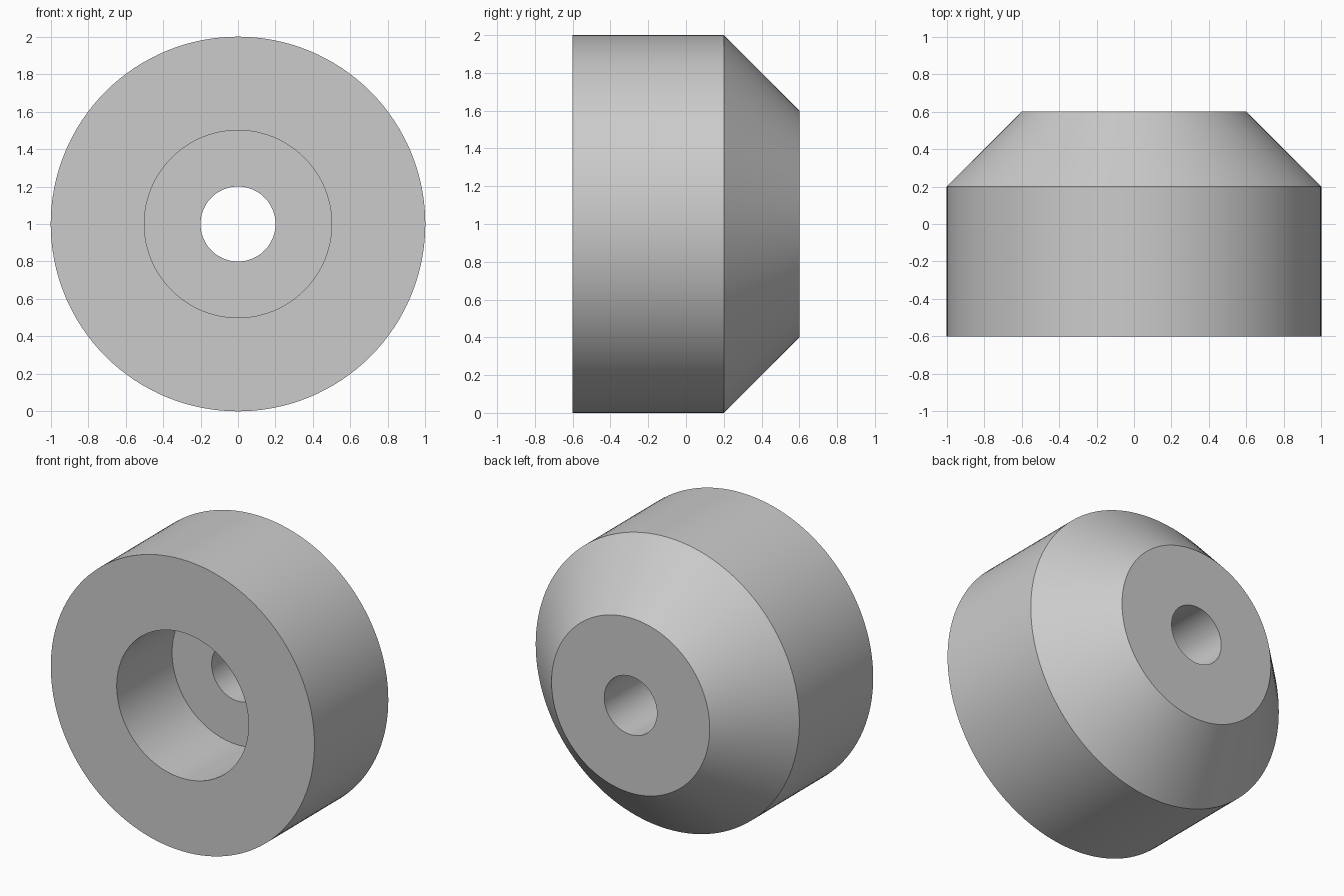
import bpy, bmesh, math
from mathutils import Matrix

cube = bpy.data.objects.get("Cube")
if cube:
    bpy.data.objects.remove(cube, do_unlink=True)

SEGMENTS = 128

# Plain grey finish
grey = bpy.data.materials.new("light grey")
grey.use_nodes = True
color = (0.6, 0.6, 0.6, 1.0)
grey.diffuse_color = color
grey.node_tree.nodes["Principled BSDF"].inputs["Base Color"].default_value = color

# Closed section as (radius, y): outer wall, chamfer, through hole, counterbore
profile = [
    (0.5, -0.6), (1.0, -0.6), (1.0, 0.2), (0.6, 0.6),
    (0.2, 0.6), (0.2, 0.0), (0.5, 0.0),
]


def revolve(name, section, material):
    """Spin a closed section around the y axis into a solid ring."""
    bm = bmesh.new()
    verts = [bm.verts.new((r, y, 0)) for r, y in section]
    edges = [bm.edges.new((v, verts[i - 1])) for i, v in enumerate(verts)]
    bmesh.ops.spin(bm, geom=verts + edges, cent=(0, 0, 0), axis=(0, 1, 0),
                   angle=math.tau, steps=SEGMENTS, use_merge=True)
    bmesh.ops.remove_doubles(bm, verts=bm.verts, dist=1e-5)
    bmesh.ops.recalc_face_normals(bm, faces=bm.faces)
    bmesh.ops.transform(bm, matrix=Matrix.Translation((0, 0, 1)), verts=bm.verts)
    mesh = bpy.data.meshes.new(name)
    bm.to_mesh(mesh)
    bm.free()
    mesh.materials.append(material)
    obj = bpy.data.objects.new(name, mesh)
    bpy.context.collection.objects.link(obj)
    return obj


# Chamfered round foot with a stepped bore
foot = revolve("chamfered_round_foot", profile, grey)
bpy.ops.object.select_all(action='DESELECT')
foot.select_set(True)
bpy.context.view_layer.objects.active = foot
bpy.ops.object.shade_smooth_by_angle(angle=math.radians(30))
